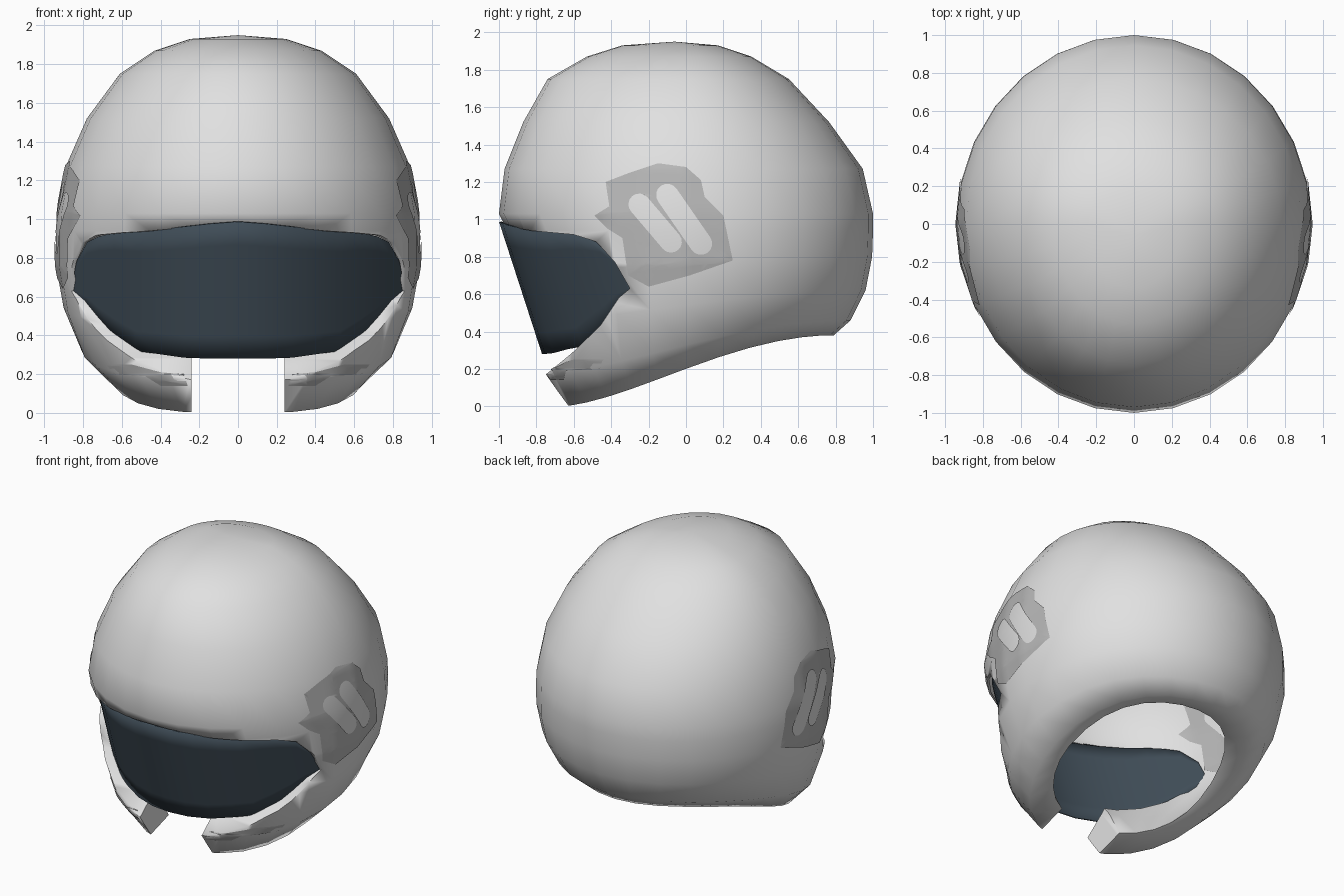
import bpy, bmesh, math
from mathutils import Vector
from mathutils.bvhtree import BVHTree

if "Cube" in bpy.data.objects:
    bpy.data.objects.remove(bpy.data.objects["Cube"])


def material(name, rgb):
    m = bpy.data.materials.new(name)
    m.use_nodes = True
    m.diffuse_color = (*rgb, 1)
    m.node_tree.nodes["Principled BSDF"].inputs["Base Color"].default_value = (*rgb, 1)
    return m


shell_grey = material("light grey", (0.75, 0.75, 0.75))
mark_grey = material("mid grey", (0.47, 0.47, 0.47))
visor_blue = material("dark slate", (0.05, 0.073, 0.095))


def add_object(name, bm, mat, angle=40):
    mesh = bpy.data.meshes.new(name)
    bm.to_mesh(mesh)
    bm.free()
    mesh.materials.append(mat)
    mesh.shade_smooth()
    mesh.set_sharp_from_angle(angle=math.radians(angle))
    ob = bpy.data.objects.new(name, mesh)
    bpy.context.collection.objects.link(ob)
    return ob


# Helmet shell: tilted egg-shaped rings, down the outside, under the lip, up the inside
# (front z, back z, half width, front y, back y)
SEGMENTS = 28
WALL = 0.018
dome = [
    (1.93, 1.93, .25, -.34, .17), (1.87, 1.87, .43, -.53, .35),
    (1.75, 1.75, .61, -.74, .55), (1.52, 1.52, .78, -.87, .765),
    (1.27, 1.27, .89, -.97, .945), (1.03, 1.03, .935, -1.0, 1.0),
    (.94, .94, .94, -.955, 1.0), (.72, .8, .94, -.92, .995),
]
rim = [
    (.45, .62, .90, -.85, .96), (.17, .46, .81, -.79, .88),
    (0, .38, .66, -.68, .79),
    (.06, .41, .54, -.48, .64), (.25, .50, .71, -.57, .84),
    (.5, .64, .87, -.76, .935),
]
lining = [(zf - WALL, zb - WALL, w - WALL, yf + WALL, yb - WALL)
          for zf, zb, w, yf, yb in reversed(dome)]


def make_ring(bm, zf, zb, w, yf, yb):
    verts = []
    for i in range(SEGMENTS):
        a = math.tau * i / SEGMENTS
        c = math.cos(a)
        y = -c * (-yf if c > 0 else yb)
        t = ((y - yf) / (yb - yf)) ** 0.85
        z = zf + (zb - zf) * t * t * (3 - 2 * t)
        verts.append(bm.verts.new((w * math.sin(a), y, z)))
    return verts


bm = bmesh.new()
loops = [make_ring(bm, *r) for r in dome + rim + lining]
for upper, lower in zip(loops, loops[1:]):
    for i in range(SEGMENTS):
        j = (i + 1) % SEGMENTS
        bm.faces.new((upper[i], upper[j], lower[j], lower[i]))
for loop, z in ((loops[0], 1.95), (loops[-1], 1.95 - WALL)):
    pole = bm.verts.new((0, -.06, z))
    for i in range(SEGMENTS):
        bm.faces.new((loop[i], loop[(i + 1) % SEGMENTS], pole))
bmesh.ops.recalc_face_normals(bm, faces=bm.faces)
shell = add_object("helmet_shell", bm, shell_grey)


# Cutters: face opening and chin gap
def prism(name, outline, half):
    bm = bmesh.new()
    f = bm.faces.new([bm.verts.new((-half, y, z)) for y, z in outline])
    out = bmesh.ops.extrude_face_region(bm, geom=[f])
    bmesh.ops.translate(bm, vec=(2 * half, 0, 0),
                        verts=[v for v in out["geom"] if isinstance(v, bmesh.types.BMVert)])
    bmesh.ops.recalc_face_normals(bm, faces=bm.faces)
    ob = add_object(name, bm, shell_grey)
    ob.hide_render = True
    return ob


cutters = [
    prism("face_cutter", [(-1.2, .975), (-1, .97), (-.82, .938), (-.6, .918), (-.48, .88),
                          (-.38, .77), (-.3, .63), (-.36, .58), (-.46, .43), (-.61, .285),
                          (-.75, .17), (-1.2, -.15)], 1.2),
    prism("chin_cutter", [(-1.2, -.2), (-.3, -.2), (-.3, .5), (-1.2, .5)], .24),
]
for c in cutters:
    mod = shell.modifiers.new(c.name, "BOOLEAN")
    mod.operation = "DIFFERENCE"
    mod.solver = "EXACT"
    mod.object = c
bpy.context.view_layer.update()
cut_mesh = bpy.data.meshes.new_from_object(
    shell.evaluated_get(bpy.context.evaluated_depsgraph_get()))
shell.modifiers.clear()
shell.data = cut_mesh
cut_mesh.shade_smooth()
cut_mesh.set_sharp_from_angle(angle=math.radians(72))
for c in cutters:
    bpy.data.objects.remove(c)

# Visor: curved sheet (x, top z, bottom z), mirrored about the middle
half = [(0, .985, .28), (.14, .975, .28), (.28, .96, .285), (.42, .945, .305),
        (.53, .935, .32), (.64, .93, .40), (.72, .91, .47), (.78, .88, .54),
        (.84, .77, .60), (.855, .64, .62)]
columns = [(-x, t, b) for x, t, b in reversed(half[1:])] + half
ROWS = 6
bm = bmesh.new()
grid = []
for x, top, bottom in columns:
    col = []
    for r in range(ROWS + 1):
        z = top + (bottom - top) * r / ROWS
        col.append(bm.verts.new((x, -.77 - .325 * (z - .28) + .81 * x * x, z)))
    grid.append(col)
for a, b in zip(grid, grid[1:]):
    for r in range(ROWS):
        bm.faces.new((a[r], a[r + 1], b[r + 1], b[r]))
visor = add_object("visor", bm, visor_blue)
thick = visor.modifiers.new("thickness", "SOLIDIFY")
thick.thickness = 0.012
thick.offset = -1

# Painted marks: thin plates laid on the shell
bm = bmesh.new()
bm.from_mesh(shell.data)
tree = BVHTree.FromBMesh(bm)
bm.free()


def flat_shape(outlines):
    curve = bpy.data.curves.new("outline", "CURVE")
    curve.dimensions = "2D"
    curve.fill_mode = "FRONT"
    for pts in outlines:
        s = curve.splines.new("POLY")
        s.points.add(len(pts) - 1)
        for p, (u, v) in zip(s.points, pts):
            p.co = (u, v, 0, 1)
        s.use_cyclic_u = True
    ob = bpy.data.objects.new("outline", curve)
    bpy.context.collection.objects.link(ob)
    bpy.context.view_layer.update()
    mesh = bpy.data.meshes.new_from_object(
        ob.evaluated_get(bpy.context.evaluated_depsgraph_get()))
    bpy.data.objects.remove(ob)
    return mesh


def lay_plate(name, mesh, place, direction, lift=0.006):
    d = Vector(direction)
    bm = bmesh.new()
    bm.from_mesh(mesh)
    for axis in ((1, 0, 0), (0, 1, 0)):
        for i in range(-20, 35):
            bmesh.ops.bisect_plane(bm, geom=bm.verts[:] + bm.edges[:] + bm.faces[:],
                                   plane_co=Vector(axis) * i * 0.04, plane_no=axis)
    missed = []
    for v in bm.verts:
        hit = tree.ray_cast(Vector(place(v.co.x, v.co.y)), d)[0]
        if hit is None:
            missed.append(v)
        else:
            v.co = hit - d * lift
    bmesh.ops.delete(bm, geom=missed, context="VERTS")
    bmesh.ops.recalc_face_normals(bm, faces=bm.faces)
    for f in bm.faces:
        if f.normal.dot(d) > 0:
            f.normal_flip()
    add_object(name, bm, mark_grey, angle=60)


def capsule(a, b, radius, steps=8):
    a, b = Vector(a), Vector(b)
    start = math.atan2((b - a).y, (b - a).x) + math.pi / 2
    pts = []
    for centre, base in ((a, start), (b, start + math.pi)):
        for i in range(steps + 1):
            t = base + math.pi * i / steps
            pts.append((centre.x + radius * math.cos(t), centre.y + radius * math.sin(t)))
    return pts


badge = flat_shape([
    [(-.49, 1.02), (-.41, 1.07), (-.43, 1.2), (-.3, 1.25), (-.15, 1.3), (0, 1.28), (.08, 1.21),
     (.1, 1.12), (.2, 1.02), (.25, .78), (.02, .7), (-.2, .64), (-.31, .7), (-.34, .9), (-.42, .95)],
    capsule((-.25, 1.08), (-.08, .88), .058),
    capsule((-.1, 1.13), (.08, .87), .06),
])
jaw_patch = flat_shape([[(.26, .14), (.4, .14), (.48, .19), (.64, .2),
                         (.68, .25), (.55, .25), (.4, .21), (.28, .2)]])
for side, s in (("left", 1), ("right", -1)):
    lay_plate(side + "_badge", badge, lambda u, v: (2 * s, u, v), (-s, 0, 0))
    lay_plate(side + "_badge_inside", badge, lambda u, v: (0, u, v), (s, 0, 0))
    lay_plate(side + "_jaw_patch", jaw_patch, lambda u, v: (s * u, -2, v), (0, 1, 0))
